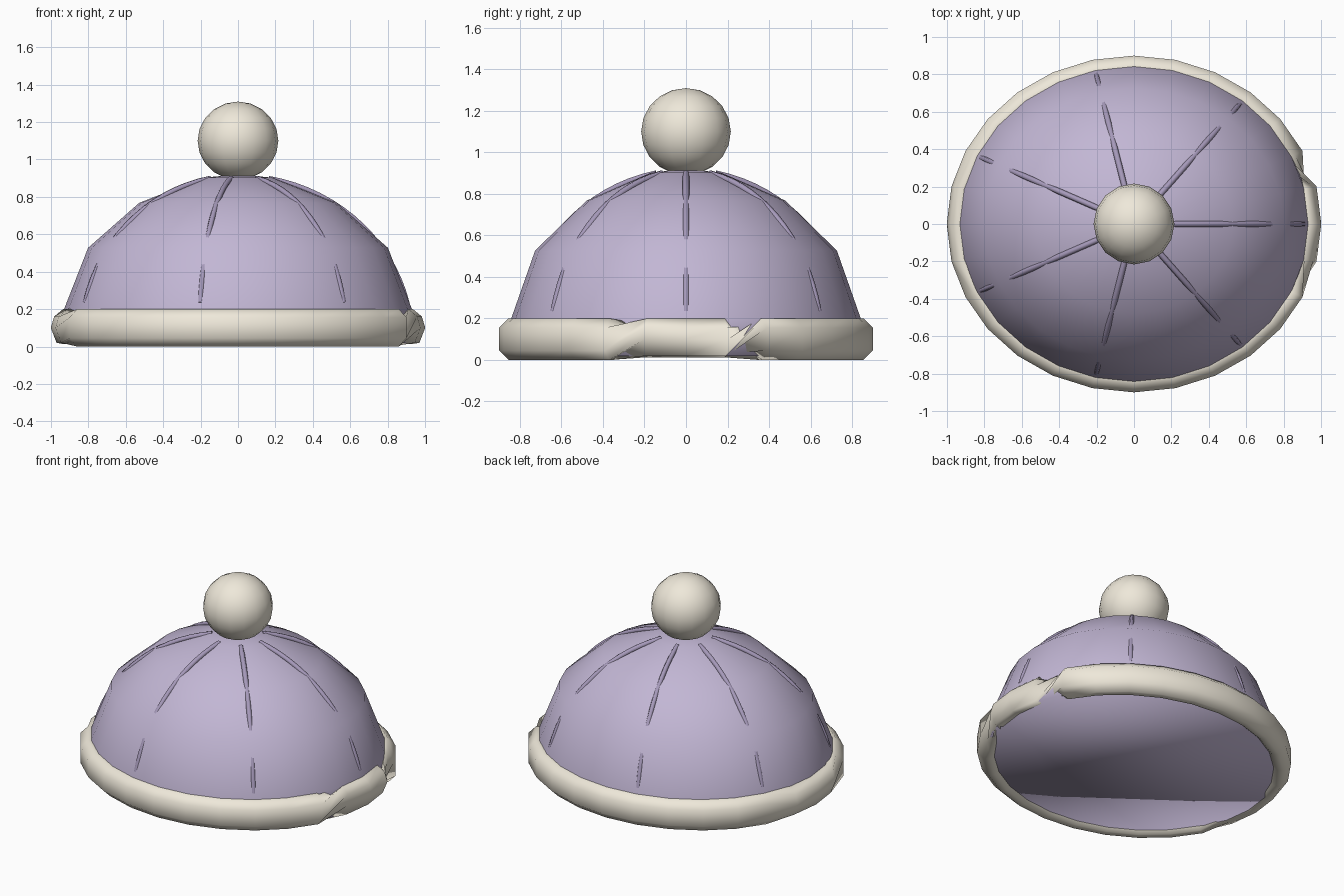
import bpy
from math import sin, cos, pi, radians

if "Cube" in bpy.data.objects:
    bpy.data.objects.remove(bpy.data.objects["Cube"])

SIDES = 28


def material(name, color):
    m = bpy.data.materials.new(name)
    m.diffuse_color = (*color, 1)
    m.use_nodes = True
    m.node_tree.nodes["Principled BSDF"].inputs["Base Color"].default_value = m.diffuse_color
    return m


lilac = material("lilac", (0.54, 0.47, 0.66))
plum = material("plum", (0.38, 0.32, 0.49))
cream = material("cream", (0.86, 0.81, 0.70))


def build(name, verts, faces, mat):
    me = bpy.data.meshes.new(name)
    me.from_pydata(verts, [], faces)
    me.update()
    for p in me.polygons:
        p.use_smooth = True
    me.materials.append(mat)
    ob = bpy.data.objects.new(name, me)
    bpy.context.collection.objects.link(ob)
    return ob


def dome_point(polar, around, inset=0.0):
    """Point on the oval half-ellipsoid of the cap."""
    return ((0.95 - inset) * sin(polar) * cos(around),
            (0.86 - inset) * sin(polar) * sin(around),
            0.02 + (0.9 - inset) * cos(polar))


# Dome: faceted half ellipsoid, closed underneath
rings = [(11.25, 0), (33.75, 0), (56.25, -0.014), (78.75, 0), (90, 0)]
verts = [dome_point(radians(a), 2 * pi * i / SIDES, d) for a, d in rings for i in range(SIDES)]
verts.append((0, 0, 0.92))
faces = [(len(verts) - 1, i, (i + 1) % SIDES) for i in range(SIDES)]
for r in range(len(rings) - 1):
    for i in range(SIDES):
        j = (i + 1) % SIDES
        faces.append((r * SIDES + i, (r + 1) * SIDES + i, (r + 1) * SIDES + j, r * SIDES + j))
faces.append(tuple(reversed(range((len(rings) - 1) * SIDES, len(rings) * SIDES))))
build("cap_dome", verts, faces, lilac)

# Brim roll: eight-sided tube round the oval, turned at the side ends, twisted on the right
flat = [(.065, .055), (.02, .1), (-.02, .1), (-.065, .055),
        (-.065, -.055), (-.02, -.1), (.02, -.1), (.065, -.055)]
pointed = [(.066, 0), (.048, .06), (0, .1), (-.048, .07),
           (-.066, 0), (-.048, -.07), (0, -.087), (.035, -.08)]
side_columns = {27, 0, 1, 13, 14, 15}
verts, faces = [], []
for i in range(SIDES):
    a = 2 * pi * i / SIDES
    for u, z in (pointed if i in side_columns else flat):
        verts.append(((0.935 + u) * cos(a), (0.835 + u) * sin(a), 0.1 + z))
twist = {26: 2, 1: 3}
for i in range(SIDES):
    j = (i + 1) % SIDES
    s = twist.get(i, 0)
    for k in range(8):
        n = (k + 1) % 8
        faces.append((i * 8 + k, j * 8 + (k + s) % 8, j * 8 + (n + s) % 8, i * 8 + n))
build("brim_roll", verts, faces, cream)

# Seams: seven thin cords sunk into the dome
for n in range(7):
    cu = bpy.data.curves.new("seam", "CURVE")
    cu.dimensions = "3D"
    cu.bevel_depth = 0.016
    cu.bevel_resolution = 1
    cu.use_fill_caps = True
    sp = cu.splines.new("POLY")
    sp.points.add(15)
    for k, p in enumerate(sp.points):
        t = k / 15
        p.co = (*dome_point(radians(10 + 66 * t), 2 * pi * n / 7, 0.008 + 0.011 * t), 1)
    cu.materials.append(plum)
    ob = bpy.data.objects.new(f"seam_{n + 1}", cu)
    bpy.context.collection.objects.link(ob)

# Bobble on top
bpy.ops.mesh.primitive_uv_sphere_add(segments=16, ring_count=10, radius=0.216, location=(0, 0, 1.1))
bobble = bpy.context.object
bobble.name = "bobble"
bobble.scale.z = 0.97
bobble.data.materials.append(cream)
bpy.ops.object.shade_smooth()
